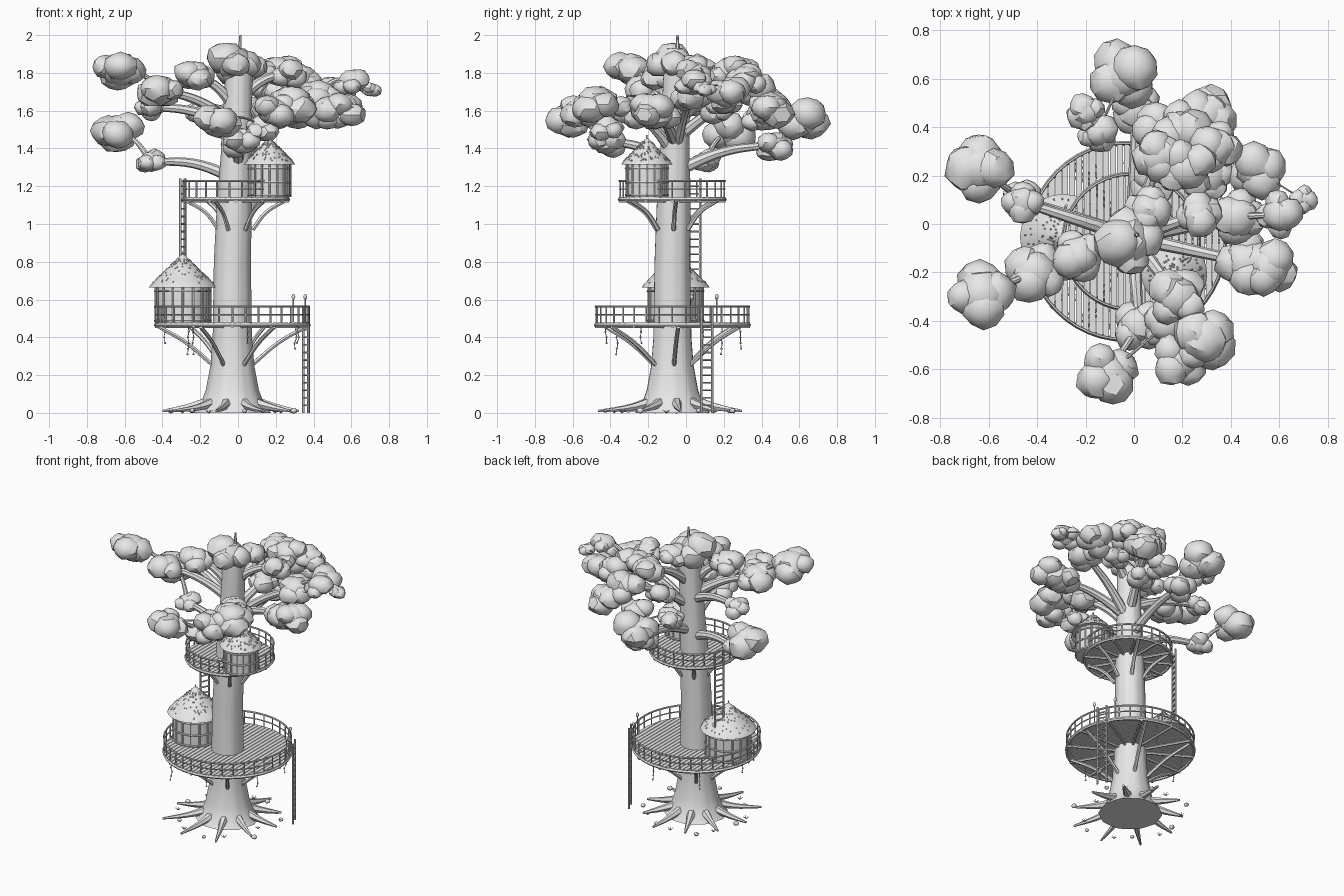
import bpy, bmesh, math, random
from math import pi, sin, cos, radians
from mathutils import Vector

random.seed(4)
cube = bpy.data.objects.get("Cube")
if cube:
    bpy.data.objects.remove(cube)

mat = bpy.data.materials.new("light grey")
mat.use_nodes = True
grey = (0.8, 0.8, 0.8, 1)
mat.diffuse_color = grey
mat.node_tree.nodes["Principled BSDF"].inputs["Base Color"].default_value = grey


def add(name, mesh, angle=35):
    ob = bpy.data.objects.new(name, mesh)
    bpy.context.collection.objects.link(ob)
    mesh.materials.clear()
    mesh.materials.append(mat)
    mesh.shade_smooth()
    mesh.set_sharp_from_angle(angle=radians(angle))
    return ob


def finish(name, bm, angle=35):
    bmesh.ops.recalc_face_normals(bm, faces=bm.faces)
    mesh = bpy.data.meshes.new(name)
    bm.to_mesh(mesh)
    bm.free()
    return add(name, mesh, angle)


def rods(name, paths, ring=False, sides=1):
    """One mesh of tapered round rods; each path is (points, start radius, end radius)."""
    cu = bpy.data.curves.new(name, 'CURVE')
    cu.dimensions = '3D'
    cu.bevel_depth = 1
    cu.bevel_resolution = sides
    cu.resolution_u = 6
    cu.use_fill_caps = True
    for pts, r0, r1 in paths:
        curved = len(pts) > 2 and not ring
        sp = cu.splines.new('BEZIER' if curved else 'POLY')
        points = sp.bezier_points if curved else sp.points
        points.add(len(pts) - 1)
        for i, (p, q) in enumerate(zip(points, pts)):
            p.co = q if curved else (*q, 1)
            p.radius = r0 + (r1 - r0) * i / (len(pts) - 1)
            if curved:
                p.handle_left_type = p.handle_right_type = 'AUTO'
        sp.use_cyclic_u = ring
    tmp = bpy.data.objects.new(name + " path", cu)
    bpy.context.collection.objects.link(tmp)
    dg = bpy.context.evaluated_depsgraph_get()
    mesh = bpy.data.meshes.new_from_object(tmp.evaluated_get(dg))
    bpy.data.objects.remove(tmp)
    return add(name, mesh)


def lathe(name, rings, n, flute=0.0):
    """Stack of rings (x, y, z, radius), capped at both ends."""
    bm = bmesh.new()
    rows = []
    for x, y, z, r in rings:
        row = []
        for i in range(n):
            a = 2 * pi * i / n
            s = r * (1 + flute * cos(a * n / 3))
            row.append(bm.verts.new((x + s * cos(a), y + s * sin(a), z)))
        rows.append(row)
    for a, b in zip(rows, rows[1:]):
        for i in range(n):
            j = (i + 1) % n
            bm.faces.new((a[i], a[j], b[j], b[i]))
    bm.faces.new(rows[0])
    bm.faces.new(rows[-1])
    return finish(name, bm)


def polar(c, r, a, z):
    return Vector((c[0] + r * cos(a), c[1] + r * sin(a), z))


def angles(n, phase=0.0):
    return [2 * pi * i / n + phase for i in range(n)]


def blob(bm, c, r, flat=0.85):
    vs = bmesh.ops.create_icosphere(bm, subdivisions=2, radius=r)["verts"]
    for v in vs:
        v.co *= random.uniform(0.9, 1.06)
        v.co.z *= flat
        v.co += Vector(c)


# Trunk, top spike and roots
BASE = (-0.03, -0.065)
trunk = [(0, .2), (.04, .168), (.12, .138), (.25, .114), (.4, .102), (.8, .096),
         (1.1, .091), (1.4, .078), (1.65, .074), (1.88, .068)]
lathe("trunk", [(-.03 + .035 * max(0, z - .8), -.072 + .022 * max(0, z - .8), z, r)
                for z, r in trunk], 30, 0.02)
rods("top_spike", [([(.008, -.045, 1.8), (.012, -.045, 2)], .02, .006)])
rods("roots", [([polar(BASE, .12, a, .06), polar(BASE, .24, a, .03),
                 polar(BASE, random.uniform(.33, .43), a, .01)], .03, .007)
               for a in angles(10, .1)])


# Platforms with planks, joists, braces and railing
def platform(name, c, r, z, posts, brace):
    bm = bmesh.new()
    count = round(2 * r / .028)
    w = 2 * r / count
    for i in range(count):
        x0, x1 = -r + i * w + .002, -r + (i + 1) * w - .002
        h0, h1 = [math.sqrt(max(r * r - x * x, 0)) for x in (x0, x1)]
        outline = ((x0, -h0), (x1, -h1), (x1, h1), (x0, h0))
        face = bm.faces.new([bm.verts.new((c[0] + x, c[1] + y, z)) for x, y in outline])
        top = bmesh.ops.extrude_face_region(bm, geom=[face])["geom"]
        bmesh.ops.translate(bm, vec=(0, 0, .014),
                            verts=[v for v in top if isinstance(v, bmesh.types.BMVert)])
    finish(name + "_planks", bm)
    rods(name + "_joists", [([polar(c, .05, a, z - .008), polar(c, r, a, z - .008)], .009, .009)
                            for a in angles(12)])
    rods(name + "_rings", [([polar(c, r * .99, a, h) for a in angles(48)], t, t)
                           for h, t in ((z, .01), (z + .055, .004), (z + .098, .006))], ring=True)
    rods(name + "_posts", [([polar(c, r * .985, a, z), polar(c, r * .985, a, z + .1)], .005, .005)
                           for a in angles(posts)])
    rods(name + "_braces", [([polar(c, q, a, h) for q, h in brace], .012, .011)
                            for a in angles(6, .08)])


LOW, HIGH = (-.03, -.072), (-.012, -.073)
platform("lower_deck", LOW, .41, .465, 36, ((.1, .25), (.25, .375), (.39, .455)))
platform("upper_deck", HIGH, .282, 1.13, 26, ((.09, .97), (.16, 1.06), (.265, 1.125)))


# Ladders
def ladder(name, c, r, a, z0, z1):
    side = Vector((-sin(a), cos(a), 0)) * .032
    parts = []
    for s in (-1, 1):
        parts.append(([polar(c, r, a, z0) + side * s, polar(c, r, a, z1) + side * s], .007, .007))
    steps = int((z1 - z0) / .04)
    for i in range(1, steps):
        p = polar(c, r, a, z0 + i * .04)
        parts.append(([p - side, p + side], .005, .005))
    rods(name, parts)


ladder("lower_ladder", LOW, .43, radians(25), 0, .565)
ladder("upper_ladder", HIGH, .305, radians(157), .48, 1.24)


# Round huts with thatched roofs
def hut(name, x, y, z, r, eave, apex):
    c = (x, y)
    h = apex - eave
    lathe(name + "_wall", [(x, y, z, r * .94), (x, y, eave + .02, r * .94)], 24)
    rods(name + "_posts", [([polar(c, r * .95, a, z), polar(c, r * .95, a, eave)], .006, .006)
                           for a in angles(16)])
    rods(name + "_bands", [([polar(c, r * .97, a, k) for a in angles(24)], .006, .006)
                           for k in (z + .01, z + (eave - z) * .45, eave - .02)], ring=True)
    shape = ((0, 1.1), (0, 1.18), (.1, 1.1), (.13, 1.06), (.32, .86), (.65, .45), (.95, .1), (1, .03))
    lathe(name + "_roof", [(x, y, eave + h * t, r * q) for t, q in shape], 24)
    straw = []
    for _ in range(150):
        t = random.uniform(.12, .85)
        q = r * 1.19 * (1 - t)
        a = random.uniform(0, 2 * pi)
        k = eave + h * t
        straw.append(([polar(c, q, a, k + .004), polar(c, q + .007, a, k)], .003, .003))
    rods(name + "_straw", straw, sides=0)
    rods(name + "_finial", [([(x, y, apex - .02), (x, y, apex + .015)], .007, .004)])


hut("lower_hut", -.292, -.055, .478, .152, .665, .84)
hut("upper_hut", .167, -.207, 1.143, .115, 1.315, 1.455)

# Lantern posts beside the lower ladder
bm = bmesh.new()
lamps = [polar(LOW, .4, radians(d), .48) for d in (15, 36)]
for p in lamps:
    blob(bm, p + Vector((0, 0, .135)), .01, 1.6)
finish("lanterns", bm)
rods("lantern_posts", [([p, p + Vector((0, 0, .13))], .004, .004) for p in lamps])

# Hanging vines with small leaves
vines, bm = [], bmesh.new()
for a in angles(7, .45):
    rim = random.uniform(.33, .405)
    drop = [polar(LOW, rim + random.uniform(-.007, .007), a, .46 - k * .03)
            for k in range(random.randint(4, 6))]
    vines.append((drop, .003, .002))
    for p in drop[1:]:
        blob(bm, p, .006)
rods("vines", vines)
finish("vine_leaves", bm)

# Pebbles and grass on the ground
bm, grass = bmesh.new(), []
for a in angles(7, .4):
    blob(bm, polar(BASE, random.uniform(.31, .39), a, .012), random.uniform(.013, .018))
    tuft = polar(BASE, random.uniform(.25, .34), a + .35, 0)
    for b in angles(5, a):
        grass.append(([tuft, polar(tuft, .02, b, .015)], .003, .001))
finish("pebbles", bm)
rods("grass", grass, sides=0)

# Branches, each with its leaf clumps: (height on trunk, clumps as x, y, z, radius)
crown = [
    (1.24, [(-.46, .1, 1.33, .08), (-.64, .23, 1.49, .13)]),
    (1.52, [(-.41, -.2, 1.71, .12), (-.63, -.29, 1.82, .13)]),
    (1.5, [(-.46, .09, 1.62, .08)]),
    (1.6, [(-.23, -.13, 1.79, .105)]),
    (1.28, [(.01, .47, 1.42, .1), (-.04, .62, 1.55, .135), (-.15, .38, 1.58, .08), (-.2, .46, 1.6, .075)]),
    (1.45, [(.2, .38, 1.7, .12), (.3, .45, 1.62, .115), (.34, .32, 1.77, .1), (.1, .4, 1.56, .1)]),
    (1.6, [(.1, .28, 1.81, .1), (.22, .23, 1.81, .115), (.08, .17, 1.6, .09), (.32, .2, 1.64, .09)]),
    (1.4, [(.43, .03, 1.69, .11), (.6, .04, 1.76, .09), (.7, .1, 1.71, .055), (.51, .22, 1.69, .11)]),
    (1.42, [(.47, -.16, 1.58, .125), (.56, -.18, 1.62, .11)]),
    (1.36, [(.18, -.3, 1.6, .115), (.29, -.48, 1.65, .125), (.19, -.56, 1.6, .11)]),
    (1.3, [(.02, -.42, 1.44, .105), (-.11, -.62, 1.54, .12), (.13, -.42, 1.52, .09)]),
    (1.65, [(.27, .04, 1.8, .09)]),
    (1.75, [(-.02, -.07, 1.85, .13), (.06, .06, 1.84, .09)]),
]
branches, bm = [], bmesh.new()
for height, clumps in crown:
    last = Vector((-.005, -.055, height))
    thick = .033
    for x, y, z, r in clumps:
        p = Vector((x, y, z))
        mid = last.lerp(p, .5) + Vector((0, 0, .035))
        branches.append(([last, mid, p], thick, thick * .55))
        last, thick = p, thick * .5
        blob(bm, p, r * .8)
        for a in angles(4, random.uniform(0, 2)):
            size = r * random.uniform(.55, .8)
            blob(bm, polar(p, r * 1.13 - size, a, z + r * random.uniform(-.4, .25)), size)
rods("branches", branches, sides=2)
finish("leaf_clumps", bm, 32)
